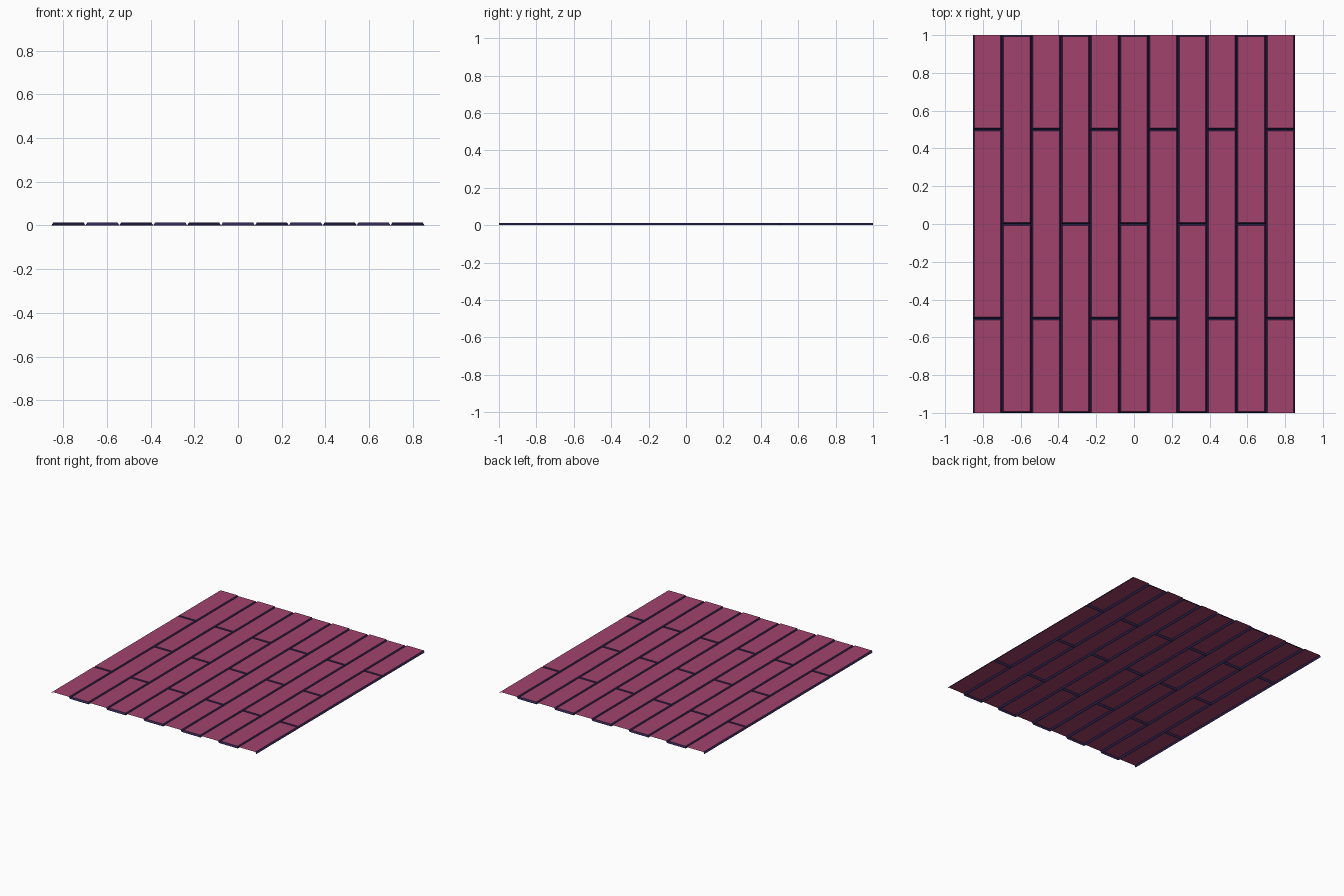
import bpy
import bmesh

if "Cube" in bpy.data.objects:
    bpy.data.objects.remove(bpy.data.objects["Cube"])

WIDTH, COLUMNS = 1.706, 11
PITCH = WIDTH / COLUMNS
HEIGHT, BEVEL = 0.013, 0.008


def material(name, color):
    m = bpy.data.materials.new(name)
    m.diffuse_color = color
    m.use_nodes = True
    m.node_tree.nodes["Principled BSDF"].inputs["Base Color"].default_value = m.diffuse_color
    return m


face_mat = material("plank_face", (0.36, 0.055, 0.15, 1))
edge_mat = material("plank_edge", (0.03, 0.018, 0.085, 1))


def plank(name, x0, x1, y0, y1, wall_front=True, wall_back=True):
    """Open-bottomed board: flat top and sloped edges; cut ends stay open."""
    f = BEVEL if wall_front else 0
    b = BEVEL if wall_back else 0
    bm = bmesh.new()
    low = [bm.verts.new(p) for p in
           ((x0, y0, 0), (x1, y0, 0), (x1, y1, 0), (x0, y1, 0))]
    top = [bm.verts.new(p) for p in
           ((x0 + BEVEL, y0 + f, HEIGHT), (x1 - BEVEL, y0 + f, HEIGHT),
            (x1 - BEVEL, y1 - b, HEIGHT), (x0 + BEVEL, y1 - b, HEIGHT))]
    bm.faces.new(top)
    for i, present in enumerate((wall_front, True, wall_back, True)):
        if present:
            j = (i + 1) % 4
            bm.faces.new((low[i], low[j], top[j], top[i])).material_index = 1
    mesh = bpy.data.meshes.new(name)
    bm.to_mesh(mesh)
    bm.free()
    mesh.materials.append(face_mat)
    mesh.materials.append(edge_mat)
    bpy.context.collection.objects.link(bpy.data.objects.new(name, mesh))


# Staggered columns: odd ones hold two full boards, even ones are cut at the ends
for c in range(COLUMNS):
    x0 = -WIDTH / 2 + c * PITCH
    joints = (-1, 0, 1) if c % 2 else (-1, -0.5, 0.5, 1)
    for r, (y0, y1) in enumerate(zip(joints, joints[1:])):
        full = c % 2 == 1
        plank(f"floor_plank_{c + 1}_{r + 1}", x0, x0 + PITCH, y0, y1,
              full or y0 > -1, full or y1 < 1)
